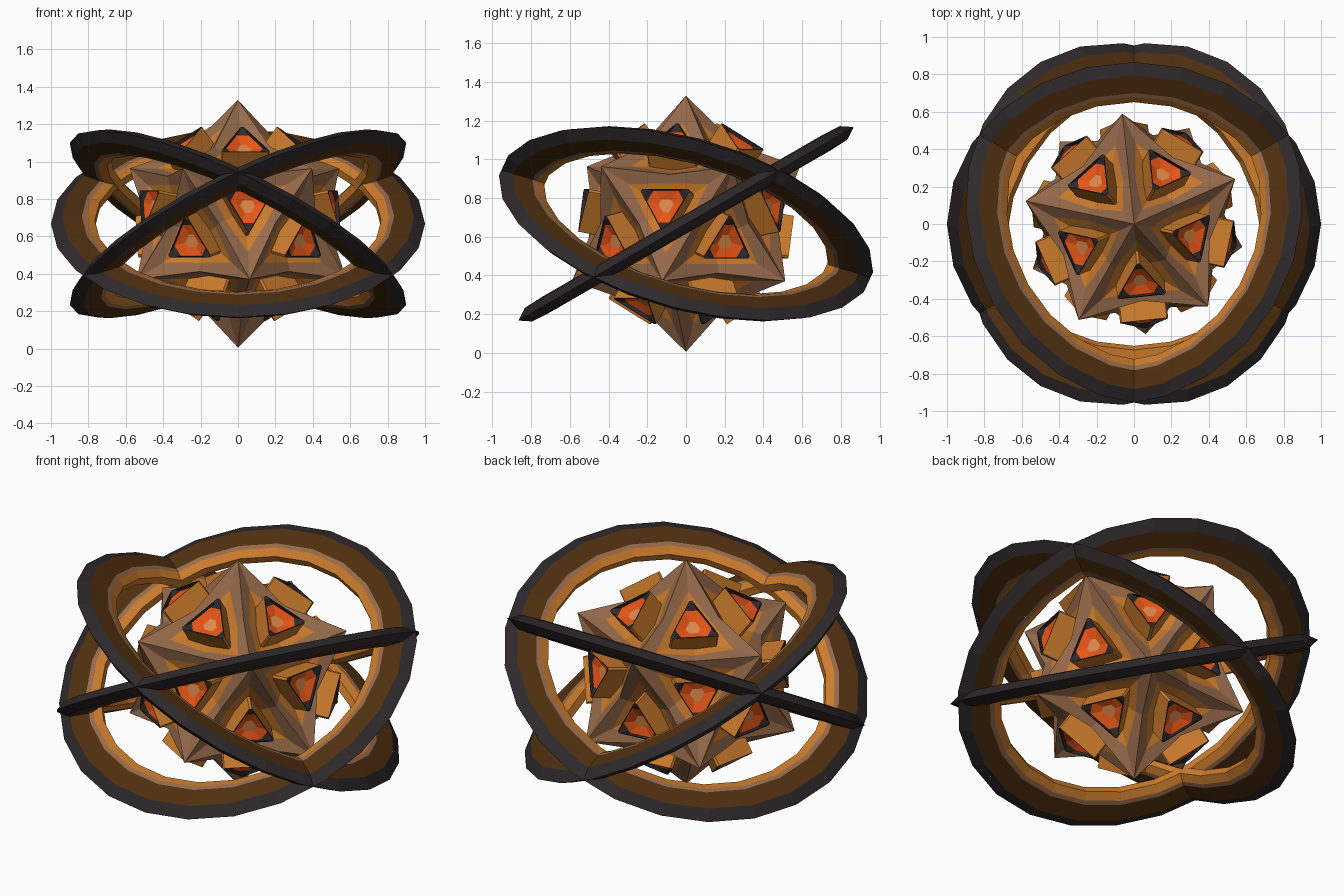
import bpy, bmesh, math
from itertools import combinations
from mathutils import Vector, Matrix

if "Cube" in bpy.data.objects:
    bpy.data.objects.remove(bpy.data.objects["Cube"])

CZ, R = 0.667, 0.662          # centre height and star radius
NOTCH = 0.485                 # radius of the dip halfway between two tips


def mat(name, rgb):
    m = bpy.data.materials.new(name)
    m.diffuse_color = (*rgb, 1)
    m.use_nodes = True
    m.node_tree.nodes["Principled BSDF"].inputs["Base Color"].default_value = m.diffuse_color
    return m


MATS = [mat("charcoal", (0.028, 0.022, 0.024)),
        mat("dark_brown", (0.080, 0.029, 0.005)),
        mat("bronze", (0.31, 0.145, 0.07)),
        mat("amber", (0.60, 0.20, 0.026)),
        mat("glow_red", (0.80, 0.09, 0.008)),
        mat("glow_tan", (0.72, 0.25, 0.07))]
CHAR, DARK, BRONZE, AMBER, RED, TAN = range(6)


def finish(bm, name, matrix=Matrix()):
    bmesh.ops.remove_doubles(bm, verts=bm.verts, dist=1e-5)
    me = bpy.data.meshes.new(name)
    bm.to_mesh(me)
    bm.free()
    for m in MATS:
        me.materials.append(m)
    ob = bpy.data.objects.new(name, me)
    ob.matrix_world = matrix
    bpy.context.collection.objects.link(ob)
    return ob


def face(bm, pts, mi, out):
    """Add a face, flipped if needed to look along out."""
    n = (pts[1] - pts[0]).cross(pts[2] - pts[0])
    if n.dot(out) < 0:
        pts = pts[::-1]
    bm.faces.new([bm.verts.new(p) for p in pts]).material_index = mi


# Twelve star tips
tips = [Vector((0, 0, R)), Vector((0, 0, -R))]
for k in range(5):
    for start, s in ((24, 1), (60, -1)):
        a = math.radians(start + 72 * k)
        h = R * 2 / math.sqrt(5)
        tips.append(Vector((h * math.cos(a), h * math.sin(a), s * R / math.sqrt(5))))
edge = R * 1.0515
tris = [t for t in combinations(tips, 3)
        if all((p - q).length < edge * 1.1 for p, q in combinations(t, 2))]
place = Matrix.Translation((0, 0, CZ))

# Star body: notched edges and dented triangles, amber towards the hollows
bm = bmesh.new()
for t in tris:
    d = (t[0] + t[1] + t[2]).normalized()
    pit = d * R * 0.5628
    for p, q in combinations(t, 2):
        m = (p + q).normalized() * NOTCH
        for tip in (p, q):
            p2, mid = pit.lerp(tip, 0.6), pit.lerp(m, 0.75)
            face(bm, [pit, p2, mid], AMBER, d)
            face(bm, [tip, m, mid], BRONZE, d)
            face(bm, [tip, mid, p2], BRONZE, d)
finish(bm, "star_body", place)

# Triangular glowing ports: (radius, corner half angle, height, colour of band)
PORT = [(0.145, 3, 0.36, None), (0.145, 3, 0.542, AMBER), (0.128, 5, 0.542, CHAR),
        (0.100, 20, 0.522, CHAR), (0.040, 22, 0.502, RED)]
for i, t in enumerate(tris):
    bm = bmesh.new()
    d = (t[0] + t[1] + t[2]).normalized()
    u = (t[0] - d * t[0].dot(d)).normalized()
    w = d.cross(u)
    loops = []
    for r, da, h, _ in PORT:
        angs = [math.radians(c + s) for c in (0, 120, 240) for s in (-da, da)]
        loops.append([bm.verts.new(d * h + (u * math.cos(a) + w * math.sin(a)) * r)
                      for a in angs])
    for j in range(1, len(PORT)):
        lo, hi = loops[j - 1], loops[j]
        for k in range(6):
            n = (k + 1) % 6
            bm.faces.new((lo[k], lo[n], hi[n], hi[k])).material_index = PORT[j][3]
    bm.faces.new(loops[-1]).material_index = TAN
    finish(bm, f"glow_port_{i + 1}", place)

# Three tilted rings: profile (radius, height), colour of the band to the next point
PROFILE = [(1.0, 0, CHAR), (0.94, 0.04, DARK), (0.835, 0.045, BRONZE), (0.81, 0.042, AMBER),
           (0.765, 0.022, AMBER), (0.765, -0.022, AMBER), (0.81, -0.042, BRONZE),
           (0.835, -0.045, DARK), (0.94, -0.04, CHAR)]
SIDES = 24
for i in range(3):
    bm = bmesh.new()
    loops = []
    for s in range(SIDES):
        a = 2 * math.pi * s / SIDES
        loops.append([bm.verts.new((r * math.cos(a), r * math.sin(a), h))
                      for r, h, _ in PROFILE])
    for s in range(SIDES):
        A, B = loops[s], loops[(s + 1) % SIDES]
        for k in range(len(PROFILE)):
            n = (k + 1) % len(PROFILE)
            bm.faces.new((A[k], B[k], B[n], A[n])).material_index = PROFILE[k][2]
    bmesh.ops.recalc_face_normals(bm, faces=bm.faces)
    turn = Matrix.Rotation(math.radians(120 * i), 4, 'Z') @ Matrix.Rotation(math.radians(30), 4, 'X')
    finish(bm, f"orbit_ring_{i + 1}", place @ turn)
